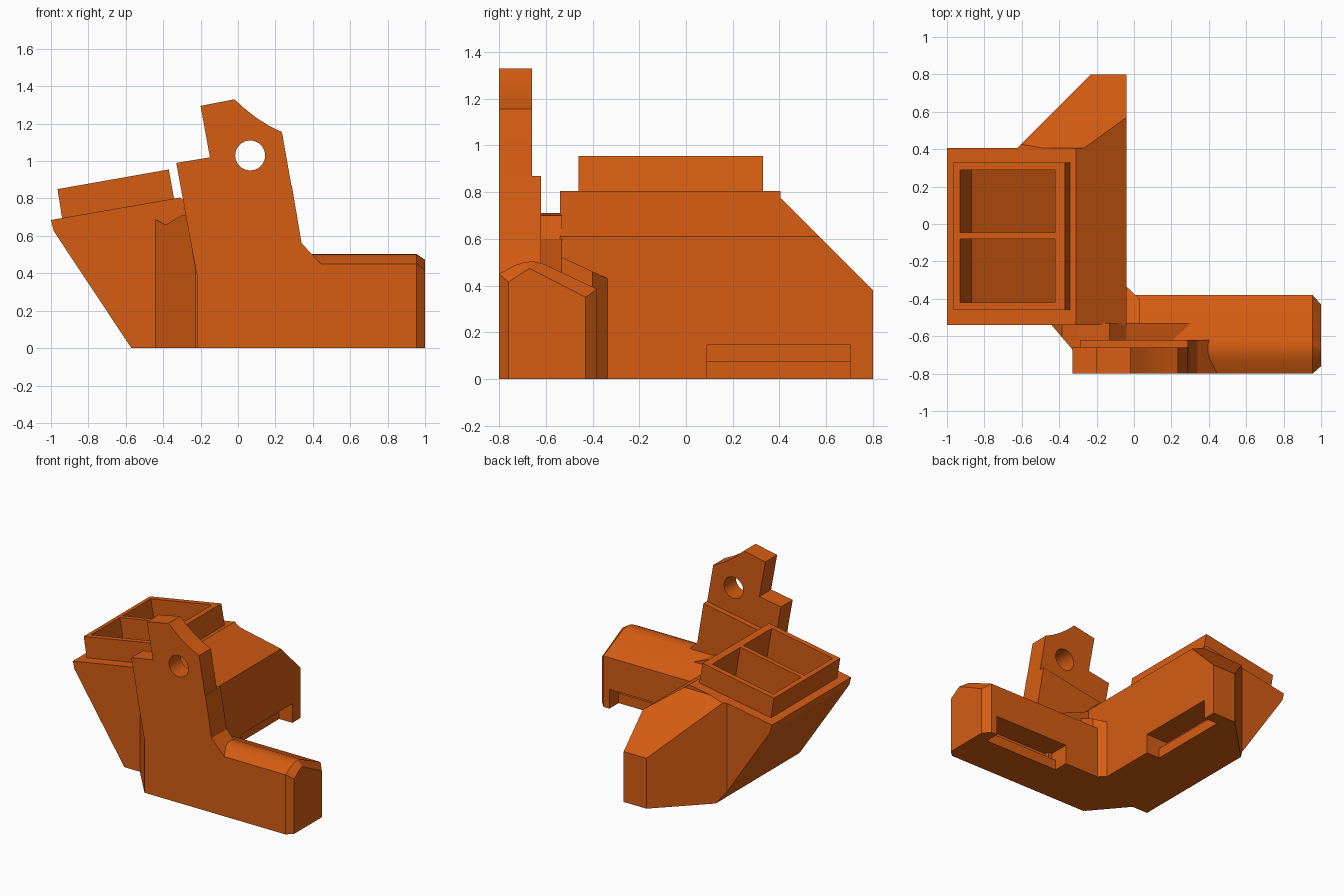
import bpy, bmesh, math
from mathutils import Vector

if "Cube" in bpy.data.objects:
    bpy.data.objects.remove(bpy.data.objects["Cube"])

orange = bpy.data.materials.new("orange")
orange.diffuse_color = (0.67, 0.108, 0.006, 1)
orange.use_nodes = True
orange.node_tree.nodes["Principled BSDF"].inputs["Base Color"].default_value = orange.diffuse_color


def loft(name, rings):
    """Solid joining rings with equal point counts, capped at both ends."""
    bm = bmesh.new()
    loops = [[bm.verts.new(p) for p in ring] for ring in rings]
    n = len(loops[0])
    for a, b in zip(loops, loops[1:]):
        for i in range(n):
            j = (i + 1) % n
            bm.faces.new((a[i], a[j], b[j], b[i]))
    bm.faces.new(loops[0][::-1])
    bm.faces.new(loops[-1])
    return finish(name, bm)


def finish(name, bm):
    bmesh.ops.recalc_face_normals(bm, faces=bm.faces[:])
    me = bpy.data.meshes.new(name)
    bm.to_mesh(me)
    bm.free()
    me.materials.append(orange)
    ob = bpy.data.objects.new(name, me)
    bpy.context.collection.objects.link(ob)
    return ob


def prism_y(name, pts, y0, y1):
    return loft(name, [[(x, y, z) for x, z in pts] for y in (y0, y1)])


def prism_z(name, pts, z0, z1):
    return loft(name, [[(x, y, z) for x, y in pts] for z in (z0, z1)])


def box(name, x0, x1, y0, y1, z0, z1):
    return prism_z(name, [(x0, y0), (x1, y0), (x1, y1), (x0, y1)], z0, z1)


def slice_off(ob, point, normal):
    """Remove everything on the normal side of a plane and cap the cut."""
    bm = bmesh.new()
    bm.from_mesh(ob.data)
    res = bmesh.ops.bisect_plane(bm, geom=bm.verts[:] + bm.edges[:] + bm.faces[:],
                                 plane_co=Vector(point), plane_no=Vector(normal),
                                 clear_outer=True)
    edges = [e for e in res["geom_cut"] if isinstance(e, bmesh.types.BMEdge)]
    bmesh.ops.holes_fill(bm, edges=edges, sides=0)
    bmesh.ops.recalc_face_normals(bm, faces=bm.faces[:])
    bm.to_mesh(ob.data)
    bm.free()


def cut(ob, cutters):
    for c in cutters:
        c.hide_render = True
        m = ob.modifiers.new("cut", 'BOOLEAN')
        m.operation = 'DIFFERENCE'
        m.solver = 'EXACT'
        m.object = c
        bpy.context.view_layer.objects.active = ob
        bpy.ops.object.modifier_apply(modifier=m.name)


cutters = []

# hopper body with slanted underside and tilted top
section = [(-0.57, 0), (-0.985, 0.625), (-1, 0.685), (-0.31, 0.805), (-0.04, 0.61), (-0.04, 0)]
body = prism_y("body", section, -0.54, 0.405)

# tapering rear tail
tail = prism_y("rear_tail", section, 0.35, 0.8)
slice_off(tail, (0, 0.4, 0.78), (0, 1, 1))
slice_off(tail, (-0.23, 0.8, 0), (-1, 1, 0))

# tilted socket rim on top
rim = prism_y("socket_rim", [(-0.935, 0.66), (-0.965, 0.85), (-0.37, 0.955), (-0.335, 0.76)], -0.46, 0.33)

# two pockets running from the rim down into the body
pocket = [(-0.938, 0.9), (-0.87, 0.52), (-0.275, 0.10), (-0.431, 1.0)]
pockets = [prism_y("pocket_cutter", pocket, a, b) for a, b in ((-0.42, -0.08), (-0.045, 0.29))]
cutters += pockets
cut(body, pockets)
cut(rim, pockets)

# clip notch along the bottom of the body and tail
tail_notch = [box("tail_notch_cutter", -0.15, 0.05, 0.09, 0.705, -0.1, 0.145),
              box("tail_slit_cutter", -0.22, 0.05, 0.09, 0.705, 0.075, 0.145)]
cutters += tail_notch
cut(body, tail_notch)
cut(tail, tail_notch)

# side arm with rounded ridge and bevelled end
arm_pts = [(-0.8, 0), (-0.8, 0.45), (-0.73, 0.488), (-0.69, 0.501), (-0.65, 0.503),
           (-0.61, 0.493), (-0.38, 0.385), (-0.38, 0)]
end_pts = [(-0.76, 0), (-0.76, 0.415), (-0.715, 0.445), (-0.69, 0.461), (-0.67, 0.473),
           (-0.63, 0.453), (-0.43, 0.35), (-0.43, 0)]
arm = loft("side_arm", [[(x, y, z) for y, z in pts]
                        for x, pts in ((-0.1, arm_pts), (0.955, arm_pts), (1.0, end_pts))])
arm_notch = [box("arm_notch_cutter", 0.29, 0.905, -0.49, -0.3, -0.1, 0.145),
             box("arm_slit_cutter", 0.29, 0.905, -0.56, -0.3, 0.075, 0.145)]
cutters += arm_notch
cut(arm, arm_notch)

# angled web in the inner corner
web = prism_z("corner_web", [(-0.1, -0.335), (-0.04, -0.335), (0.03, -0.4), (0.03, -0.54), (-0.1, -0.54)], 0, 0.52)
slice_off(web, (0, -0.335, 0.43), (0, 0.42, 0.9))

# filler between the body and the front plate, with an angled left corner
filler = prism_y("front_filler", [(-0.445, 0), (-0.445, 0.69), (-0.385, 0.66), (-0.30, 0.71), (-0.13, 0.70),
                                  (-0.04, 0.60), (0.2, 0.50), (0.32, 0.45), (0.32, 0)], -0.79, -0.53)
slice_off(filler, (-0.445, -0.535, 0), (-0.265, -0.225, 0))

# front plate: thick lower part and thin upper lug
lower = prism_y("lower_plate", [(-0.22, 0), (-0.22, 0.39), (-0.29, 0.765), (0.288, 0.868), (0.34, 0.56),
                                (0.445, 0.45), (0.445, 0)], -0.8, -0.62)
lug = prism_y("mounting_lug", [(-0.22, 0.2), (-0.22, 0.39), (-0.33, 0.99), (-0.15, 1.02), (-0.2, 1.295),
                               (-0.02, 1.33), (0.04, 1.277), (0.10, 1.23), (0.165, 1.189), (0.235, 1.155),
                               (0.34, 0.56), (0.34, 0.2)], -0.8, -0.66)
hole = prism_y("hole_cutter", [(0.065 + 0.08 * math.cos(i * math.pi / 16),
                                1.03 + 0.08 * math.sin(i * math.pi / 16)) for i in range(32)], -1, -0.5)
cutters.append(hole)
cut(lug, [hole])

# drop the cutters, smooth the curved parts only
for c in cutters:
    bpy.data.objects.remove(c)
for ob in (arm, lug):
    bpy.ops.object.select_all(action='DESELECT')
    ob.select_set(True)
    bpy.context.view_layer.objects.active = ob
    bpy.ops.object.shade_smooth_by_angle(angle=math.radians(20))
